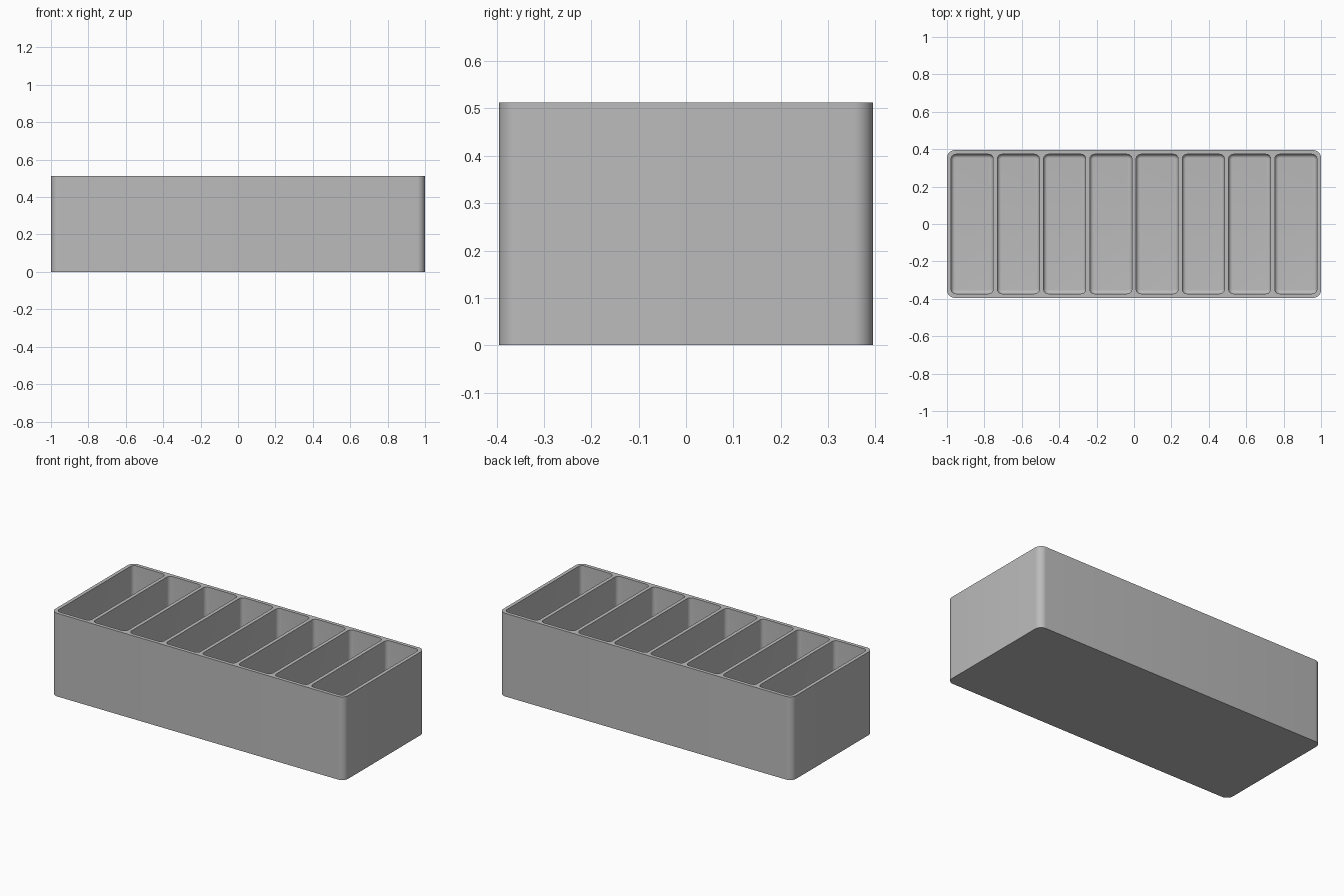
import bpy
import bmesh
from math import sin, cos, pi, radians

if "Cube" in bpy.data.objects:
    bpy.data.objects.remove(bpy.data.objects["Cube"])

LENGTH, DEPTH, HEIGHT = 2.0, 0.79, 0.513
COUNT, WALL, FLOOR = 8, 0.022, 0.022
CORNER, POCKET_CORNER, FILLET = 0.042, 0.026, 0.02
STEPS = 8

grey = bpy.data.materials.new("plain grey")
grey.use_nodes = True
colour = (0.5, 0.5, 0.5, 1)
grey.diffuse_color = colour
grey.node_tree.nodes["Principled BSDF"].inputs["Base Color"].default_value = colour

bm = bmesh.new()


def rounded_ring(cx, width, depth, radius, z):
    """Ring of vertices around a rounded rectangle."""
    ring = []
    for quarter, (sx, sy) in enumerate([(1, 1), (-1, 1), (-1, -1), (1, -1)]):
        for i in range(STEPS + 1):
            a = (quarter + i / STEPS) * pi / 2
            x = cx + sx * (width / 2 - radius) + radius * cos(a)
            y = sy * (depth / 2 - radius) + radius * sin(a)
            ring.append(bm.verts.new((x, y, z)))
    return ring


def skin(lower, upper):
    n = len(lower)
    for i in range(n):
        j = (i + 1) % n
        bm.faces.new((lower[i], lower[j], upper[j], upper[i]))


def ring_edges(ring):
    return [bm.edges.get((ring[i - 1], ring[i])) for i in range(len(ring))]


# Outer shell and underside
base = rounded_ring(0, LENGTH, DEPTH, CORNER, 0)
top = rounded_ring(0, LENGTH, DEPTH, CORNER, HEIGHT)
skin(base, top)
bm.faces.new(base[::-1])
rim = ring_edges(top)

# Compartments with filleted floors
pocket_w = (LENGTH - WALL * (COUNT + 1)) / COUNT
pocket_d = DEPTH - 2 * WALL
for k in range(COUNT):
    cx = (k - (COUNT - 1) / 2) * (pocket_w + WALL)
    mouth = rounded_ring(cx, pocket_w, pocket_d, POCKET_CORNER, HEIGHT)
    previous = mouth
    for i in range(STEPS + 1):
        a = i / STEPS * pi / 2
        inset = FILLET * (1 - cos(a))
        ring = rounded_ring(cx, pocket_w - 2 * inset, pocket_d - 2 * inset,
                            POCKET_CORNER - inset,
                            FLOOR + FILLET * (1 - sin(a)))
        skin(previous, ring)
        previous = ring
    bm.faces.new(previous)
    rim += ring_edges(mouth)

# Flat rim between the shell and the compartment mouths
bmesh.ops.triangle_fill(bm, edges=rim, use_beauty=True, normal=(0, 0, 1))
bmesh.ops.recalc_face_normals(bm, faces=bm.faces)

mesh = bpy.data.meshes.new("divided_tray")
bm.to_mesh(mesh)
bm.free()
mesh.materials.append(grey)
tray = bpy.data.objects.new("divided_tray", mesh)
bpy.context.collection.objects.link(tray)
bpy.ops.object.select_all(action="DESELECT")
tray.select_set(True)
bpy.context.view_layer.objects.active = tray
bpy.ops.object.shade_smooth_by_angle(angle=radians(30))
